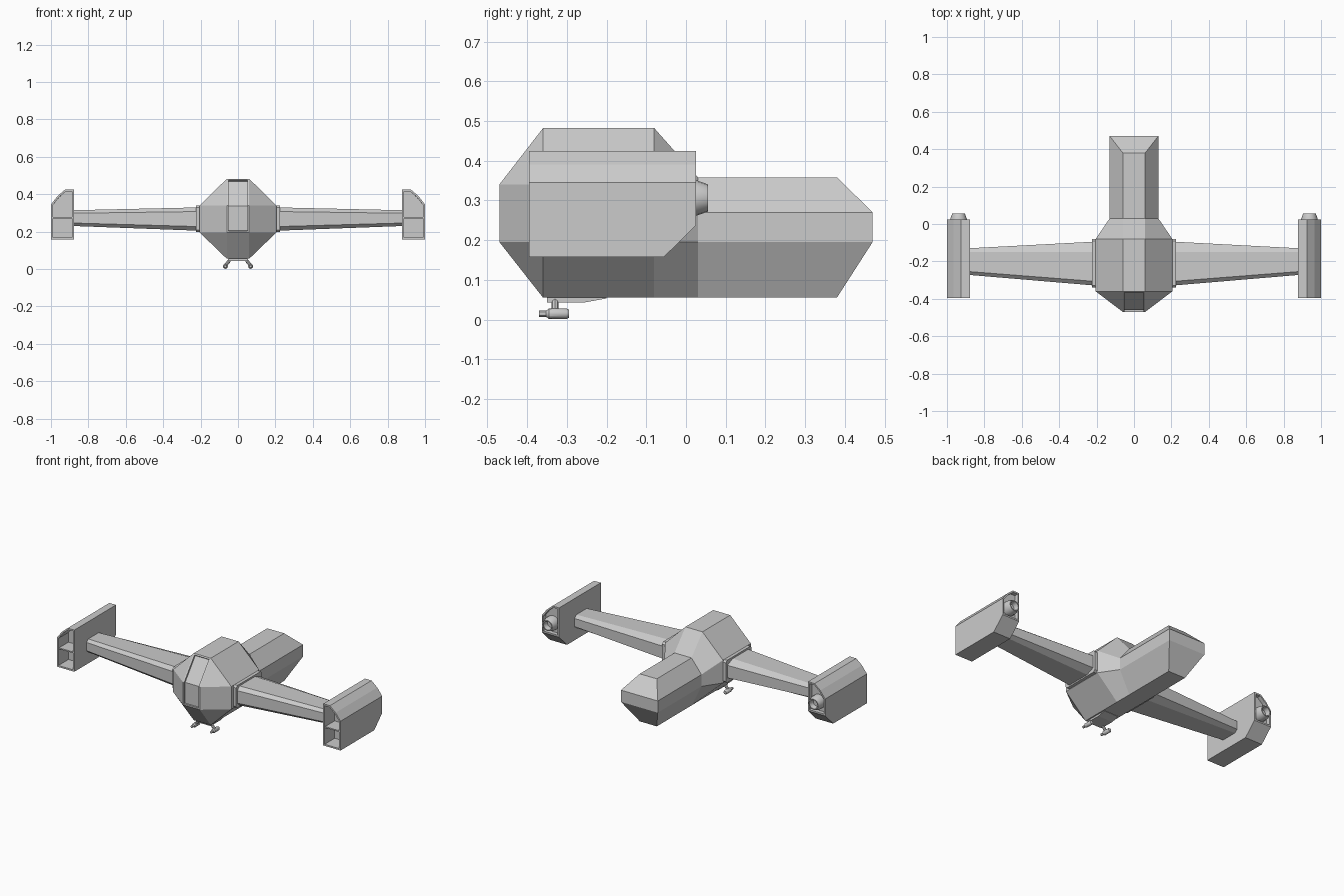
import bpy, bmesh
from mathutils import Vector, Matrix

if "Cube" in bpy.data.objects:
    bpy.data.objects.remove(bpy.data.objects["Cube"])


def finish(bm, name, mirror=False, smooth=False):
    bmesh.ops.recalc_face_normals(bm, faces=bm.faces)
    me = bpy.data.meshes.new(name)
    bm.to_mesh(me)
    bm.free()
    ob = bpy.data.objects.new(name, me)
    bpy.context.collection.objects.link(ob)
    if smooth:
        bpy.ops.object.select_all(action='DESELECT')
        ob.select_set(True)
        bpy.context.view_layer.objects.active = ob
        bpy.ops.object.shade_smooth_by_angle()
    if mirror:
        ob.modifiers.new("mirror", 'MIRROR')
    return ob


def loft(rings):
    """Skin a list of equal-length point rings, capping both ends."""
    bm = bmesh.new()
    vs = [[bm.verts.new(p) for p in r] for r in rings]
    n = len(rings[0])
    for a, b in zip(vs, vs[1:]):
        for i in range(n):
            j = (i + 1) % n
            bm.faces.new((a[i], a[j], b[j], b[i]))
    bm.faces.new(vs[0])
    bm.faces.new(vs[-1])
    bmesh.ops.remove_doubles(bm, verts=bm.verts, dist=1e-5)
    bmesh.ops.recalc_face_normals(bm, faces=bm.faces)
    return bm


def recess(bm, test, border, depth):
    """Inset the faces that pass the test and sink them."""
    bm.normal_update()
    faces = [f for f in bm.faces if test(f)]
    bmesh.ops.inset_region(bm, faces=faces, thickness=border, use_even_offset=True)
    bm.normal_update()
    bmesh.ops.inset_region(bm, faces=faces, thickness=0.0005, depth=-depth, use_even_offset=True)


def octagon(y, hw, fw, z0, z1, z2, z3):
    half = [(fw, z0), (hw, z1), (hw, z2), (fw, z3)]
    return [(x, y, z) for x, z in half] + [(-x, y, z) for x, z in reversed(half)]


def box(name, lo, hi, mirror=False):
    bm = bmesh.new()
    lo, hi = Vector(lo), Vector(hi)
    m = Matrix.Translation((lo + hi) / 2) @ Matrix.Diagonal((*(hi - lo), 1))
    bmesh.ops.create_cube(bm, size=1, matrix=m)
    return finish(bm, name, mirror)


def lathe(name, base, axis, profile, sides=16):
    """Revolve (distance, radius) pairs about an axis."""
    q = Vector(axis).to_track_quat('Z', 'Y')
    rings = []
    for d, r in profile:
        rot = [Matrix.Rotation(6.2831853 * i / sides, 3, 'Z') @ Vector((r, 0, 0)) for i in range(sides)]
        rings.append([Vector(base) + q @ (v + Vector((0, 0, d))) for v in rot])
    return finish(loft(rings), name, True, True)


# Fuselage: faceted cabin blending into the tail boom
bm = loft([
    octagon(-0.47, 0.06, 0.06, 0.195, 0.195, 0.34, 0.34),
    octagon(-0.36, 0.205, 0.06, 0.055, 0.195, 0.34, 0.482),
    octagon(-0.08, 0.205, 0.06, 0.055, 0.195, 0.34, 0.482),
    octagon(0.03, 0.13, 0.06, 0.055, 0.195, 0.27, 0.358),
    octagon(0.38, 0.13, 0.06, 0.055, 0.195, 0.27, 0.358),
    octagon(0.47, 0.13, 0.13, 0.195, 0.195, 0.27, 0.27)])
# Sunken canopy window on the nose
recess(bm, lambda f: f.normal.y < -0.5 and abs(f.normal.x) < 0.01 and f.normal.z > -0.1, 0.009, 0.01)
finish(bm, "fuselage")

# Wing root flange
def wing_ring(x, y0, y1, z0, z1, cf, cb, cz):
    return [(x, y0, z0 + cz), (x, y0 + cf, z0), (x, y1 - cb, z0), (x, y1, z0 + cz),
            (x, y1, z1 - cz), (x, y1 - cb, z1), (x, y0 + cf, z1), (x, y0, z1 - cz)]


finish(loft([wing_ring(x, -0.34, -0.08, 0.197, 0.34, 0.012, 0.012, 0.012)
             for x in (0.195, 0.225)]), "wing_root", True)

# Tapered wing
finish(loft([wing_ring(0.22, -0.328, -0.095, 0.205, 0.329, 0.022, 0.055, 0.022),
             wing_ring(0.885, -0.272, -0.13, 0.23, 0.314, 0.018, 0.02, 0.016)]), "wing", True)

# Engine pod with open intake and rear well
def pod_ring(y, zb):
    return [(x, y, z) for x, z in
            ((0.878, zb), (1.0, zb), (1.0, 0.345), (0.965, 0.39), (0.925, 0.424), (0.878, 0.424))]


bm = loft([pod_ring(-0.395, 0.158), pod_ring(-0.055, 0.158), pod_ring(0.025, 0.237)])
recess(bm, lambda f: f.normal.y < -0.9, 0.01, 0.10)
recess(bm, lambda f: f.normal.y > 0.9, 0.01, 0.025)
finish(bm, "engine_pod", True)
box("intake_divider", (0.886, -0.39, 0.271), (0.992, -0.29, 0.279), True)

# Exhaust nozzle
lathe("exhaust_nozzle", (0.938, 0, 0.306), (0, 1, 0),
      [(-0.005, 0.044), (0.028, 0.044), (0.056, 0.034), (0.056, 0.028), (0.025, 0.022)])

# Chin gun mount, angled struts and barrels
bm = loft([[(x, -0.35, 0.06), (x, -0.35, 0.043), (x, -0.255, 0.043), (x, -0.2, 0.053), (x, -0.2, 0.06)]
           for x in (-0.052, 0.052)])
finish(bm, "gun_mount")
lathe("gun_strut", (0.045, -0.33, 0.046), (0.023, 0, -0.028), [(0, 0.009), (0.034, 0.009)], 8)
lathe("gun_barrel", (0.068, -0.37, 0.0145), (0, 1, 0),
      [(0, 0.008), (0.018, 0.008), (0.025, 0.0135), (0.068, 0.0135), (0.075, 0.01)], 12)
